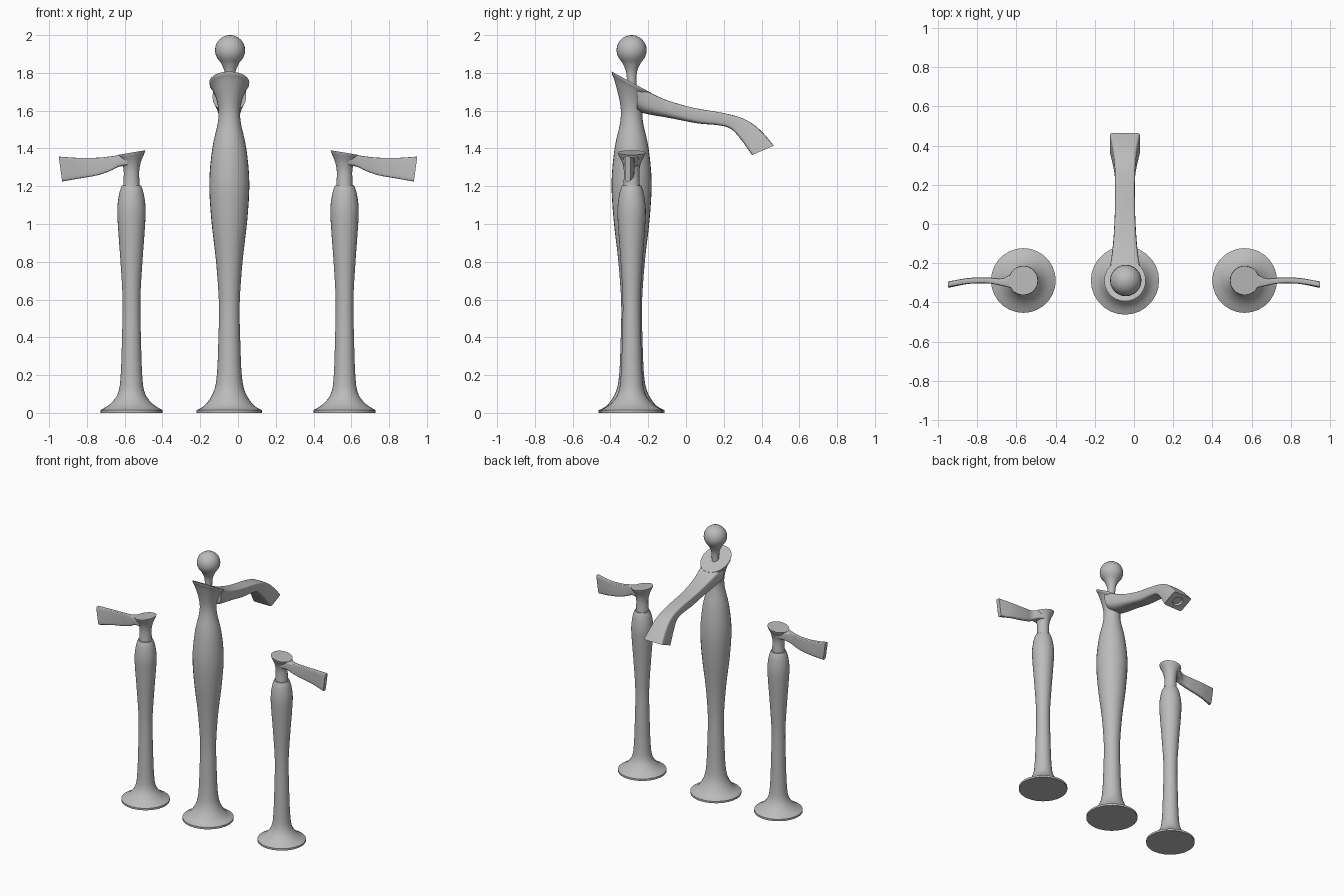
import bpy, bmesh, math
from mathutils import Vector

cube = bpy.data.objects.get("Cube")
if cube:
    bpy.data.objects.remove(cube)

metal = bpy.data.materials.new("brushed_grey_metal")
metal.use_nodes = True
GREY = (0.5, 0.5, 0.5, 1)
metal.diffuse_color = GREY
metal.node_tree.nodes["Principled BSDF"].inputs["Base Color"].default_value = GREY

SIDES = 28
ROW_Y = -0.288


def smooth_rows(rows, steps=4):
    """Catmull-Rom interpolation through rows of numbers."""
    rows = [Vector(r) for r in rows]
    out = []
    for i in range(len(rows) - 1):
        b, c = rows[i], rows[i + 1]
        a, d = rows[max(i - 1, 0)], rows[min(i + 2, len(rows) - 1)]
        for k in range(steps):
            t = k / steps
            out.append(0.5 * (2 * b + (c - a) * t + (2 * a - 5 * b + 4 * c - d) * t ** 2
                              + (3 * b - a - 3 * c + d) * t ** 3))
    return out + [rows[-1]]


def loft(name, rings):
    """Skin a list of equal rings and close both ends."""
    bm = bmesh.new()
    loops = [[bm.verts.new(p) for p in ring] for ring in rings]
    count = len(rings[0])
    for low, high in zip(loops, loops[1:]):
        for i in range(count):
            j = (i + 1) % count
            bm.faces.new((low[i], low[j], high[j], high[i]))
    bm.faces.new(loops[0][::-1])
    bm.faces.new(loops[-1])
    bmesh.ops.recalc_face_normals(bm, faces=bm.faces)
    mesh = bpy.data.meshes.new(name)
    bm.to_mesh(mesh)
    bm.free()
    mesh.materials.append(metal)
    obj = bpy.data.objects.new(name, mesh)
    bpy.context.collection.objects.link(obj)
    bpy.ops.object.select_all(action='DESELECT')
    obj.select_set(True)
    bpy.context.view_layer.objects.active = obj
    bpy.ops.object.shade_smooth_by_angle(angle=math.radians(40))
    return obj


def lathe(name, x, profile, slope=(0, 0)):
    """Turn (radius, height, tilt) rows; tilt shears the ring along slope."""
    rings = []
    for r, z, tilt in profile:
        ring = []
        for i in range(SIDES):
            a = math.tau * i / SIDES
            dx, dy = r * math.cos(a), r * math.sin(a)
            ring.append((x + dx, ROW_Y + dy, z + tilt * (slope[0] * dx + slope[1] * dy)))
        rings.append(ring)
    return loft(name, rings)


def section(top, bottom, side, power, n=24):
    """Flat-topped rounded section between a top and a bottom point."""
    mid, half = (top + bottom) / 2, (top - bottom) / 2
    ring = []
    for i in range(n):
        a = math.tau * i / n
        c, s = math.cos(a), math.sin(a)
        e = 2 / (max(power, 8) if s > 0 else power)
        ring.append(mid + side * math.copysign(abs(c) ** e, c)
                    + half * math.copysign(abs(s) ** e, s))
    return ring


# Centre column with a slanted collar
CX = -0.046
body = smooth_rows([
    (.174, .014, 0), (.128, .042, 0), (.084, .11, 0), (.066, .2, 0), (.058, .38, 0),
    (.055, .58, 0), (.07, .8, 0), (.095, 1.02, 0), (.106, 1.22, 0), (.09, 1.4, 0),
    (.062, 1.53, 0), (.057, 1.6, .1), (.068, 1.66, .4), (.09, 1.715, .9), (.104, 1.737, 1)])
lathe("centre_column", CX, [(.174, 0, 0)] + body + [(.106, 1.75, 1)], (0, -.54))

# Ball knob on a thin stem
knob = smooth_rows([(.025, 1.7, 0), (.025, 1.76, 0), (.03, 1.81, 0), (.048, 1.852, 0)])
knob += [(.08 * math.sin(a), 1.92 - .08 * math.cos(a), 0)
         for a in [math.radians(45 + 15 * k) for k in range(9)]]
lathe("ball_knob", CX + .004, knob + [(.002, 2, 0)])

# Spout: top y, z, bottom y, z, half width, section power
spout_rows = smooth_rows([
    (-.26, 1.732, -.26, 1.6, .088, 2.2), (-.2, 1.7, -.21, 1.583, .074, 2.5),
    (-.1, 1.655, -.08, 1.56, .06, 3), (.04, 1.615, .06, 1.533, .052, 4),
    (.2, 1.587, .17, 1.523, .05, 5), (.31, 1.555, .235, 1.505, .053, 6),
    (.39, 1.5, .285, 1.455, .062, 8), (.465, 1.415, .35, 1.365, .077, 10)])
rings = []
for ty, tz, by, bz, w, p in spout_rows:
    top, bottom = Vector((CX, ty, tz)), Vector((CX, by, bz))
    rings.append(section(top, bottom, Vector((w, 0, 0)), p))
# Round outlet sunk into the end of the spout
mid, half = (top + bottom) / 2, (top - bottom).normalized() * .036
inward = Vector((0, -half.z, half.y)).normalized() * .02
for shift in (Vector(), inward):
    rings.append([mid + shift + half * math.sin(math.tau * i / 24)
                  + Vector((.036 * math.cos(math.tau * i / 24), 0, 0)) for i in range(24)])
loft("spout", rings)

# Two mirrored side valves
for label, s in (("left", 1), ("right", -1)):
    x = .564 * s
    post = smooth_rows([
        (.165, .014, 0), (.112, .048, 0), (.071, .105, 0), (.057, .2, 0), (.05, .4, 0),
        (.047, .6, 0), (.058, .8, 0), (.071, .98, 0), (.075, 1.08, 0), (.065, 1.16, 0),
        (.051, 1.203, 0)])
    lathe(label + "_column", x, [(.165, 0, 0)] + post)

    hub = smooth_rows([(.044, 1.2, 0), (.041, 1.25, 0), (.042, 1.29, 0),
                       (.052, 1.33, .5), (.072, 1.37, 1)])
    lathe(label + "_handle_hub", x, hub + [(.074, 1.378, 1)], (-.17 * s, 0))

    # Lever: top reach, bottom reach, y shift, top z, bottom z, half thickness
    lever = smooth_rows([
        (.02, .02, 0, 1.372, 1.31, .05), (.07, .07, -.004, 1.364, 1.302, .032),
        (.11, .11, -.008, 1.358, 1.282, .019), (.18, .18, 0, 1.351, 1.258, .015),
        (.28, .275, -.002, 1.35, 1.241, .015), (.385, .367, -.02, 1.357, 1.225, .015)])
    loft(label + "_lever", [
        section(Vector((x + s * td, ROW_Y + y, tz)), Vector((x + s * bd, ROW_Y + y, bz)),
                Vector((0, t, 0)), 5)
        for td, bd, y, tz, bz, t in lever])
